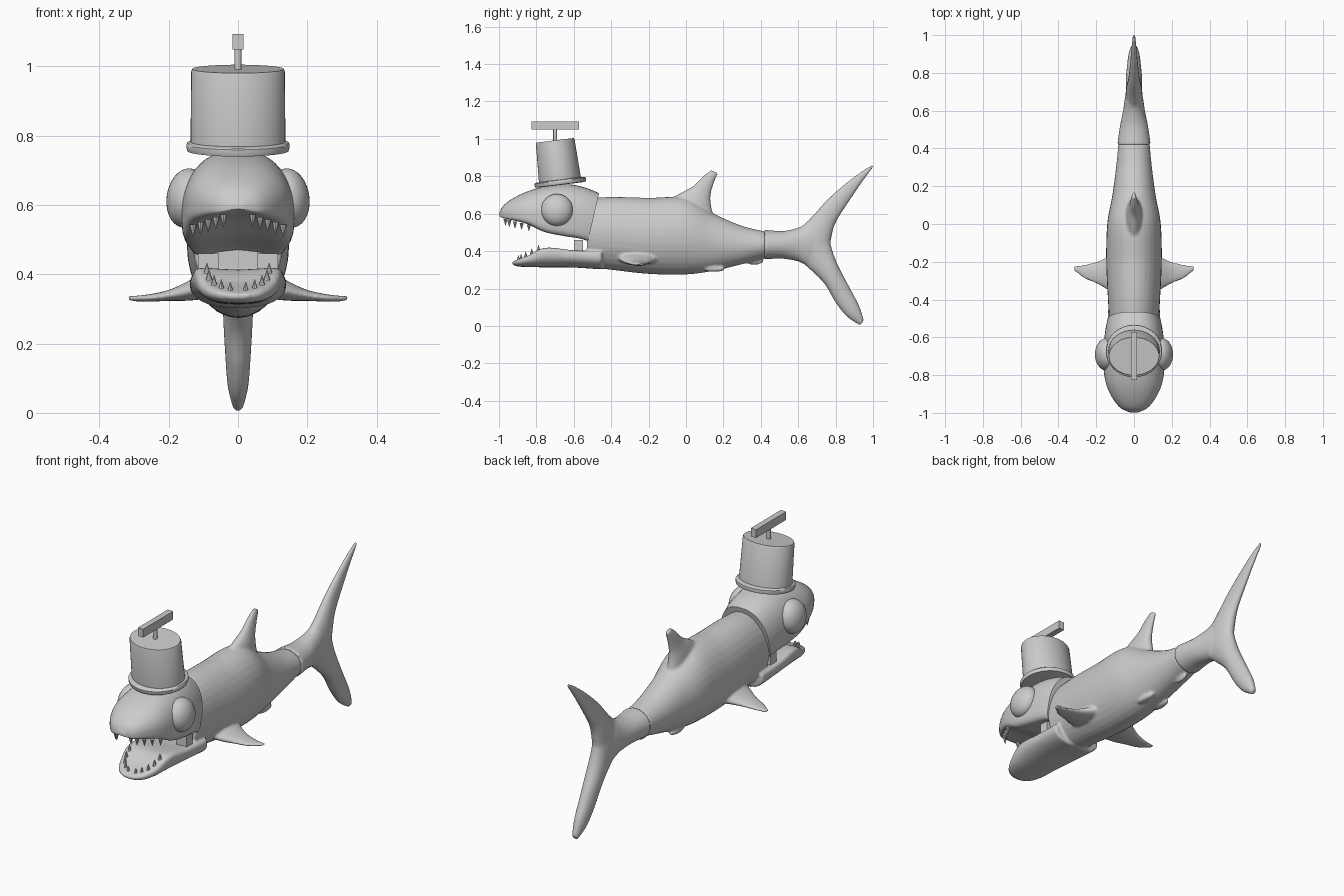
import bpy, bmesh, math
from mathutils import Matrix, Vector

cube = bpy.data.objects.get("Cube")
if cube:
    bpy.data.objects.remove(cube)

grey = bpy.data.materials.new("plain grey")
grey.use_nodes = True
grey.diffuse_color = (0.6, 0.6, 0.6, 1)
grey.node_tree.nodes["Principled BSDF"].inputs["Base Color"].default_value = (0.6, 0.6, 0.6, 1)
parts = []


def finish(name, bm):
    bmesh.ops.recalc_face_normals(bm, faces=bm.faces)
    mesh = bpy.data.meshes.new(name)
    bm.to_mesh(mesh)
    bm.free()
    mesh.materials.append(grey)
    obj = bpy.data.objects.new(name, mesh)
    bpy.context.collection.objects.link(obj)
    parts.append(obj)
    return obj


def spline(rows, steps=6):
    """Smooth in-between rows through the given ones."""
    out = []
    for i in range(len(rows) - 1):
        quad = [rows[max(i - 1, 0)], rows[i], rows[i + 1], rows[min(i + 2, len(rows) - 1)]]
        for k in range(steps):
            t = k / steps
            out.append([b + 0.5 * t * (c - a + t * (2 * a - 5 * b + 4 * c - d + t * (3 * (b - c) + d - a)))
                        for a, b, c, d in zip(*quad)])
    return out + [list(rows[-1])]


def oval(a):
    return math.cos(a), math.sin(a)


def domed(a):
    """Rounded above, flat and arched below."""
    c, s = math.cos(a), math.sin(a)
    if s >= 0:
        return math.copysign(abs(c) ** 0.8, c), 1.2 * s - 0.2
    x = math.copysign(abs(c) ** 0.5, c)
    return x, -0.2 - 0.8 * abs(s) ** 0.5 + 0.3 * (1 - x * x)


def scooped(a):
    x, v = domed(a)
    return x, -v


def upright(s, p, q):
    return s, p, q


def loft(bm, rows, shape=oval, place=upright, n=32):
    """Each row: edge point one (2), edge point two (2), half thickness."""
    rings = []
    for p1, q1, p2, q2, w in spline(rows):
        ring = []
        for i in range(n):
            x, v = shape(math.tau * i / n)
            f = (1 + v) / 2
            ring.append(bm.verts.new(place(w * x, p2 + f * (p1 - p2), q2 + f * (q1 - q2))))
        rings.append(ring)
    for a, b in zip(rings, rings[1:]):
        for i in range(n):
            j = (i + 1) % n
            bm.faces.new((a[i], a[j], b[j], b[i]))
    bm.faces.new(rings[0])
    bm.faces.new(rings[-1])


def fuse(obj):
    """Blend overlapping volumes into one skin."""
    rem = obj.modifiers.new("skin", "REMESH")
    rem.mode = "VOXEL"
    rem.voxel_size = 0.007
    rem.use_smooth_shade = True
    smooth = obj.modifiers.new("soften", "SMOOTH")
    smooth.factor = 0.5
    smooth.iterations = 6


def ball(bm, centre, radii, tilt=0):
    m = Matrix.Translation(centre) @ Matrix.Rotation(tilt, 4, "Y") @ Matrix.Diagonal((*radii, 1))
    bmesh.ops.create_uvsphere(bm, u_segments=32, v_segments=20, radius=1, matrix=m)


def box(name, centre, size):
    bm = bmesh.new()
    bmesh.ops.create_cube(bm, size=1, matrix=Matrix.Translation(centre) @ Matrix.Diagonal((*size, 1)))
    return finish(name, bm)


# Body with lower jaw, back fin, side fins and belly fins
bm = bmesh.new()
loft(bm, [(-.53, .68, -.53, .315, .13), (-.4, .69, -.4, .30, .138), (-.2, .685, -.2, .278, .147),
          (0, .685, 0, .275, .142), (.15, .60, .15, .295, .115), (.3, .535, .3, .33, .095),
          (.425, .505, .425, .364, .083)])
loft(bm, [(-.93, .345, -.93, .33, .03), (-.9, .36, -.9, .318, .075), (-.84, .385, -.84, .315, .108),
          (-.75, .43, -.75, .313, .128), (-.6, .415, -.6, .312, .137), (-.45, .41, -.45, .302, .14)], scooped)
loft(bm, [(-.12, .66, .15, .58, .05), (-.03, .71, .135, .64, .04), (.04, .75, .132, .70, .027),
          (.09, .80, .15, .765, .018), (.135, .835, .172, .815, .01)])
for side in (1, -1):
    def fin_place(s, y, x):
        return side * x, y, .33 + .9 * (.3 - x) ** 2 + s
    loft(bm, [(-.37, .09, -.13, .09, .04), (-.345, .145, -.175, .145, .028), (-.315, .2, -.2, .2, .016),
              (-.288, .265, -.215, .265, .01), (-.245, .318, -.222, .316, .007)], place=fin_place)
    ball(bm, (side * .05, .15, .305), (.02, .06, .016))
ball(bm, (0, .365, .345), (.012, .05, .018))
fuse(finish("body", bm))

# Tail with two lobes
bm = bmesh.new()
loft(bm, [(.42, .514, .42, .355, .089), (.52, .508, .51, .36, .075), (.6, .525, .6, .345, .058),
          (.67, .55, .67, .32, .047), (.74, .5, .74, .4, .03)])
loft(bm, [(.58, .5, .77, .40, .045), (.66, .57, .777, .47, .04), (.75, .67, .80, .55, .029),
          (.85, .76, .865, .655, .02), (.94, .828, .94, .765, .013), (1.0, .865, 1.003, .85, .007)])
loft(bm, [(.58, .37, .77, .48, .045), (.66, .305, .778, .42, .043), (.74, .225, .81, .33, .043),
          (.80, .125, .87, .215, .037), (.86, .05, .925, .11, .03), (.93, .003, .952, .03, .015)])
fuse(finish("tail", bm))

# Upper head
bm = bmesh.new()
loft(bm, [(-.998, .605, -.998, .585, .02), (-.975, .645, -.975, .568, .07), (-.92, .685, -.92, .55, .115),
          (-.84, .722, -.85, .525, .148), (-.74, .748, -.76, .475, .162), (-.63, .757, -.66, .45, .16),
          (-.54, .74, -.58, .438, .152), (-.465, .71, -.53, .425, .14)], domed, n=48)
finish("head", bm)

# Eyes and jaw hinges
for side, word in ((1, "left"), (-1, "right")):
    bm = bmesh.new()
    ball(bm, (side * .148, -.69, .62), (.058, .085, .086), -side * .15)
    finish(word + "_eye", bm)
    box(word + "_jaw_hinge", (side * .085, -.575, .425), (.06, .05, .07))


# Teeth
def tooth(bm, base, down):
    turn = Matrix.Rotation(math.pi if down else 0, 4, "X")
    bmesh.ops.create_cone(bm, cap_ends=True, segments=8, radius1=.011, radius2=.001, depth=.036,
                          matrix=Matrix.Translation(base) @ turn)


upper, lower = bmesh.new(), bmesh.new()
for side in (1, -1):
    for k in range(5):
        t = k / 4
        tooth(upper, (side * (.042 + .088 * t), -.965 + .125 * t ** 1.3, .555 - .03 * t), True)
        a = .25 + 1.25 * t
        tooth(lower, (side * .09 * math.sin(a), -.78 - .12 * math.cos(a), .36 + .055 * t ** 1.5), False)
finish("upper_teeth", upper)
finish("lower_teeth", lower)

# Oval bucket hat, tipped forward: (half width, half depth, height) rings
bm = bmesh.new()
rings = []
for rx, ry, z in ((.13, .12, -.018), (.146, .136, -.016), (.149, .139, -.008), (.149, .139, .004),
                  (.146, .134, .008), (.137, .113, .01), (.135, .104, .215), (.132, .101, .222)):
    rings.append([bm.verts.new((rx * math.cos(math.tau * i / 48), ry * math.sin(math.tau * i / 48), z))
                  for i in range(48)])
for a, b in zip(rings, rings[1:]):
    for i in range(48):
        j = (i + 1) % 48
        bm.faces.new((a[i], a[j], b[j], b[i]))
bm.faces.new(rings[0])
bm.faces.new(rings[-1])
hat = finish("bucket_hat", bm)
hat.location = (0, -.673, .772)
hat.rotation_euler.x = math.radians(7)

# Handle on top of the hat
bm = bmesh.new()
bmesh.ops.create_cone(bm, cap_ends=True, segments=16, radius1=.01, radius2=.01, depth=.08,
                      matrix=Matrix.Translation((0, -.7, 1.02)))
finish("handle_post", bm)
box("handle_bar", (0, -.698, 1.071), (.032, .254, .044))

# Smooth shading with sharp corners kept
for obj in bpy.context.selected_objects:
    obj.select_set(False)
for obj in parts:
    obj.select_set(True)
bpy.context.view_layer.objects.active = parts[0]
bpy.ops.object.shade_smooth_by_angle(angle=math.radians(40))
